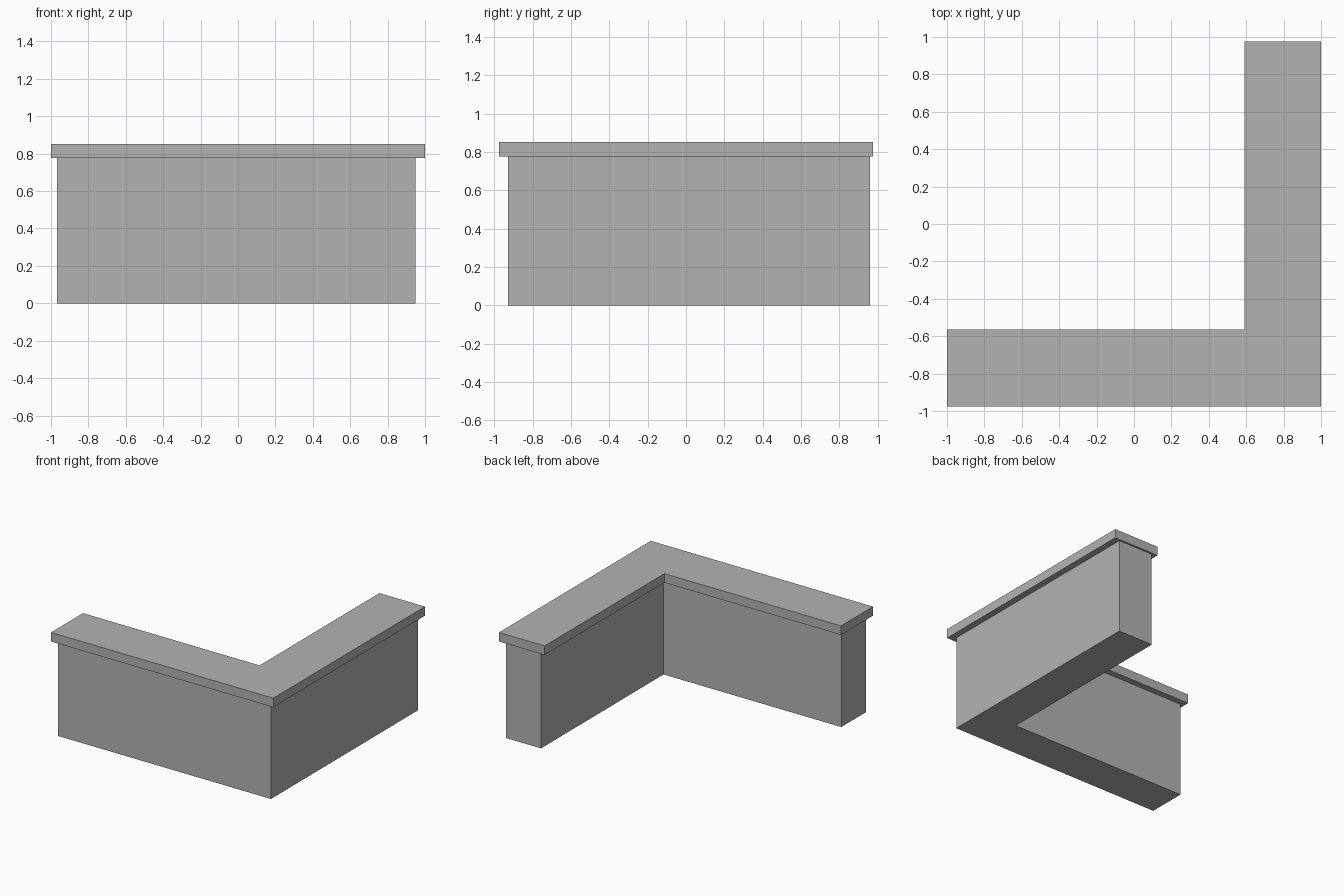
import bpy
import bmesh

cube = bpy.data.objects.get("Cube")
if cube:
    bpy.data.objects.remove(cube, do_unlink=True)

grey = bpy.data.materials.new("plain grey")
grey.use_nodes = True
colour = (0.45, 0.45, 0.45, 1)
grey.diffuse_color = colour
grey.node_tree.nodes["Principled BSDF"].inputs["Base Color"].default_value = colour


def corner_block(name, x0, x1, y0, y1, width, z0, z1):
    """L-shaped plan with its outer corner at (x1, y0), extruded from z0 to z1."""
    plan = [(x0, y0), (x1, y0), (x1, y1), (x1 - width, y1),
            (x1 - width, y0 + width), (x0, y0 + width)]
    bm = bmesh.new()
    base = bm.faces.new([bm.verts.new((x, y, z0)) for x, y in plan])
    top = bmesh.ops.extrude_face_region(bm, geom=[base], use_keep_orig=True)
    verts = [v for v in top["geom"] if isinstance(v, bmesh.types.BMVert)]
    bmesh.ops.translate(bm, verts=verts, vec=(0, 0, z1 - z0))
    bmesh.ops.recalc_face_normals(bm, faces=bm.faces)
    mesh = bpy.data.meshes.new(name)
    bm.to_mesh(mesh)
    bm.free()
    mesh.materials.append(grey)
    obj = bpy.data.objects.new(name, mesh)
    bpy.context.collection.objects.link(obj)
    return obj


# Counter body, set in from the edges of the top
corner_block("counter_body", -0.967, 0.948, -0.93, 0.96, 0.315, 0, 0.777)
# Overhanging counter top
corner_block("counter_top", -1, 1, -0.975, 0.975, 0.41, 0.777, 0.851)
